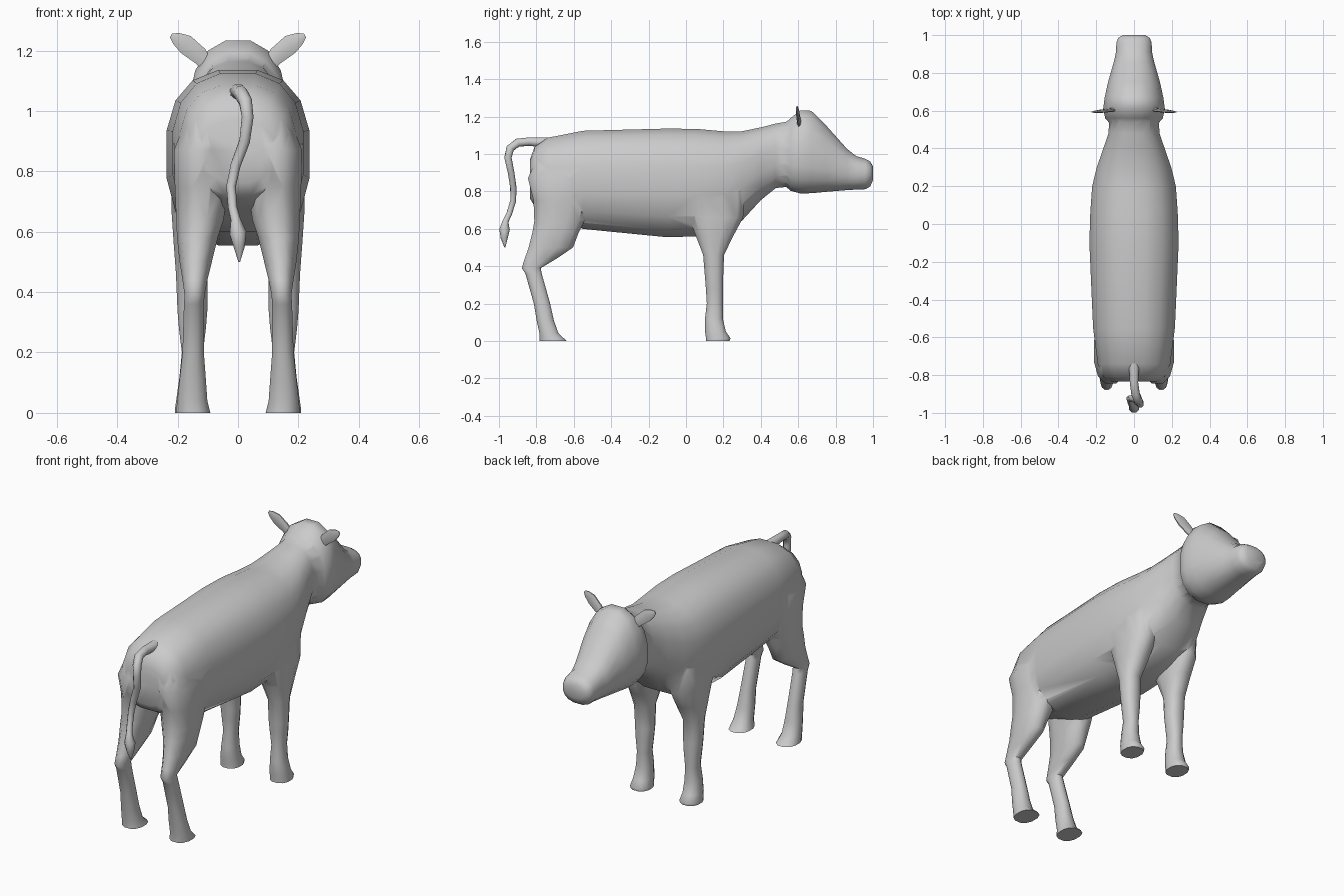
import bpy, bmesh, math
from mathutils import Vector


def unit_ring(n, power):
    """Points of a superellipse with radius 1."""
    pts = []
    for i in range(n):
        a = 2 * math.pi * (i + 0.5) / n
        c, s = math.cos(a), math.sin(a)
        pts.append((math.copysign(abs(c) ** (2 / power), c),
                    math.copysign(abs(s) ** (2 / power), s)))
    return pts


def loft(name, rings):
    bm = bmesh.new()
    loops = [[bm.verts.new(p) for p in ring] for ring in rings]
    n = len(loops[0])
    for a, b in zip(loops, loops[1:]):
        for i in range(n):
            bm.faces.new((a[i], a[(i + 1) % n], b[(i + 1) % n], b[i]))
    bm.faces.new(loops[0])
    bm.faces.new(loops[-1])
    bmesh.ops.recalc_face_normals(bm, faces=bm.faces)
    mesh = bpy.data.meshes.new(name)
    bm.to_mesh(mesh)
    bm.free()
    obj = bpy.data.objects.new(name, mesh)
    bpy.context.collection.objects.link(obj)
    return obj


def lengthwise(name, sections, n=16, power=2.4):
    """Sections: y, bottom z, widest z, top z, half width."""
    return loft(name, [[(w * u, y, m + v * ((t - m) if v > 0 else (m - b)))
                        for u, v in unit_ring(n, power)]
                       for y, b, m, t, w in sections])


def limb(name, side, sections, n=12, power=2.3):
    """Sections: z, back y, front y, inner x, outer x."""
    return loft(name, [[(side * ((x0 + x1) + (x1 - x0) * u) / 2,
                         ((y0 + y1) + (y1 - y0) * v) / 2, z)
                        for u, v in unit_ring(n, power)]
                       for z, y0, y1, x0, x1 in sections])


def smooth(obj, angle):
    bpy.ops.object.select_all(action='DESELECT')
    obj.select_set(True)
    bpy.context.view_layer.objects.active = obj
    bpy.ops.object.shade_smooth_by_angle(angle=math.radians(angle))


# Torso and neck
body = lengthwise("body", [
    (-0.835, 0.76, 0.88, 0.97, 0.12),
    (-0.81, 0.72, 0.88, 1.04, 0.165),
    (-0.74, 0.68, 0.87, 1.09, 0.195),
    (-0.55, 0.595, 0.86, 1.128, 0.22),
    (-0.1, 0.55, 0.86, 1.14, 0.24),
    (0.06, 0.555, 0.86, 1.138, 0.235),
    (0.2, 0.585, 0.86, 1.125, 0.225),
    (0.3, 0.64, 0.89, 1.125, 0.20),
    (0.4, 0.75, 0.95, 1.145, 0.165),
    (0.48, 0.815, 0.99, 1.165, 0.137),
    (0.62, 0.83, 1.0, 1.19, 0.13)], power=2.5)

# Head and muzzle
head = lengthwise("head", [
    (0.525, 0.83, 0.98, 1.165, 0.125),
    (0.56, 0.80, 0.98, 1.195, 0.155),
    (0.61, 0.786, 0.98, 1.238, 0.166),
    (0.67, 0.787, 0.97, 1.235, 0.158),
    (0.75, 0.795, 0.95, 1.155, 0.14),
    (0.86, 0.805, 0.91, 1.03, 0.108),
    (0.91, 0.808, 0.90, 0.99, 0.097),
    (0.96, 0.81, 0.90, 0.975, 0.095),
    (0.985, 0.825, 0.90, 0.96, 0.085),
    (1.0, 0.86, 0.90, 0.935, 0.06)], power=2.3)

# Legs on both sides
hind = [(0.98, -0.80, -0.58, 0.07, 0.17), (0.87, -0.85, -0.50, 0.03, 0.215),
        (0.75, -0.82, -0.50, 0.03, 0.212), (0.64, -0.815, -0.54, 0.045, 0.207),
        (0.58, -0.825, -0.57, 0.065, 0.204), (0.50, -0.845, -0.60, 0.085, 0.195),
        (0.44, -0.865, -0.69, 0.10, 0.185), (0.39, -0.88, -0.775, 0.11, 0.178),
        (0.36, -0.86, -0.77, 0.112, 0.18), (0.20, -0.815, -0.725, 0.112, 0.185),
        (0.11, -0.80, -0.705, 0.105, 0.195), (0.04, -0.785, -0.68, 0.10, 0.203),
        (0.0, -0.785, -0.635, 0.09, 0.207)]
fore = [(0.95, 0.06, 0.25, 0.09, 0.18), (0.80, -0.01, 0.32, 0.06, 0.222),
        (0.66, 0.01, 0.31, 0.06, 0.222), (0.56, 0.05, 0.255, 0.075, 0.215),
        (0.46, 0.09, 0.205, 0.10, 0.207), (0.34, 0.10, 0.20, 0.10, 0.202),
        (0.28, 0.105, 0.20, 0.105, 0.197), (0.20, 0.11, 0.198, 0.115, 0.187),
        (0.12, 0.10, 0.198, 0.11, 0.195), (0.05, 0.10, 0.215, 0.105, 0.205),
        (0.015, 0.105, 0.24, 0.10, 0.21), (0.0, 0.105, 0.235, 0.10, 0.21)]
parts = [head]
for side, label in ((-1, "left"), (1, "right")):
    parts.append(limb(label + "_hind_leg", side, hind))
    parts.append(limb(label + "_front_leg", side, fore))

# Fuse into a single skin
for part in parts:
    mod = body.modifiers.new("join_" + part.name, 'BOOLEAN')
    mod.operation = 'UNION'
    mod.solver = 'EXACT'
    mod.object = part
    bpy.context.view_layer.objects.active = body
    bpy.ops.object.modifier_apply(modifier=mod.name)
    bpy.data.objects.remove(part)
smooth(body, 55)

# Leaf shaped ears
for side, label in ((-1, "left"), (1, "right")):
    rings = []
    for x, z, w, t in ((0.10, 1.15, 0.025, 0.012), (0.123, 1.18, 0.031, 0.01),
                       (0.173, 1.22, 0.035, 0.009), (0.205, 1.24, 0.022, 0.006),
                       (0.222, 1.25, 0.008, 0.003)):
        rings.append([(side * (x - 0.5 * w * u), 0.60 + t * v - 0.15 * (z - 1.2),
                       z + 0.87 * w * u) for u, v in unit_ring(8, 2)])
    smooth(loft(label + "_ear", rings), 60)

# Tail with tuft: x, y, z, radius
path = [(0.0, -0.74, 1.06, 0.03), (0.0, -0.84, 1.066, 0.024),
        (0.008, -0.90, 1.06, 0.024), (0.025, -0.94, 1.03, 0.023),
        (0.032, -0.952, 0.98, 0.021), (0.022, -0.935, 0.90, 0.019),
        (-0.008, -0.923, 0.82, 0.018), (-0.023, -0.924, 0.75, 0.017),
        (-0.018, -0.945, 0.68, 0.016), (-0.008, -0.965, 0.64, 0.017),
        (0.0, -0.97, 0.595, 0.03), (0.004, -0.972, 0.55, 0.02),
        (0.004, -0.968, 0.50, 0.003)]
points = [Vector(p[:3]) for p in path]
rings = []
for i, p in enumerate(points):
    d = (points[min(i + 1, len(points) - 1)] - points[max(i - 1, 0)]).normalized()
    a = d.cross(Vector((1, 0, 0))).normalized()
    b = d.cross(a)
    rings.append([p + path[i][3] * (a * u + b * v) for u, v in unit_ring(8, 2)])
smooth(loft("tail", rings), 60)
